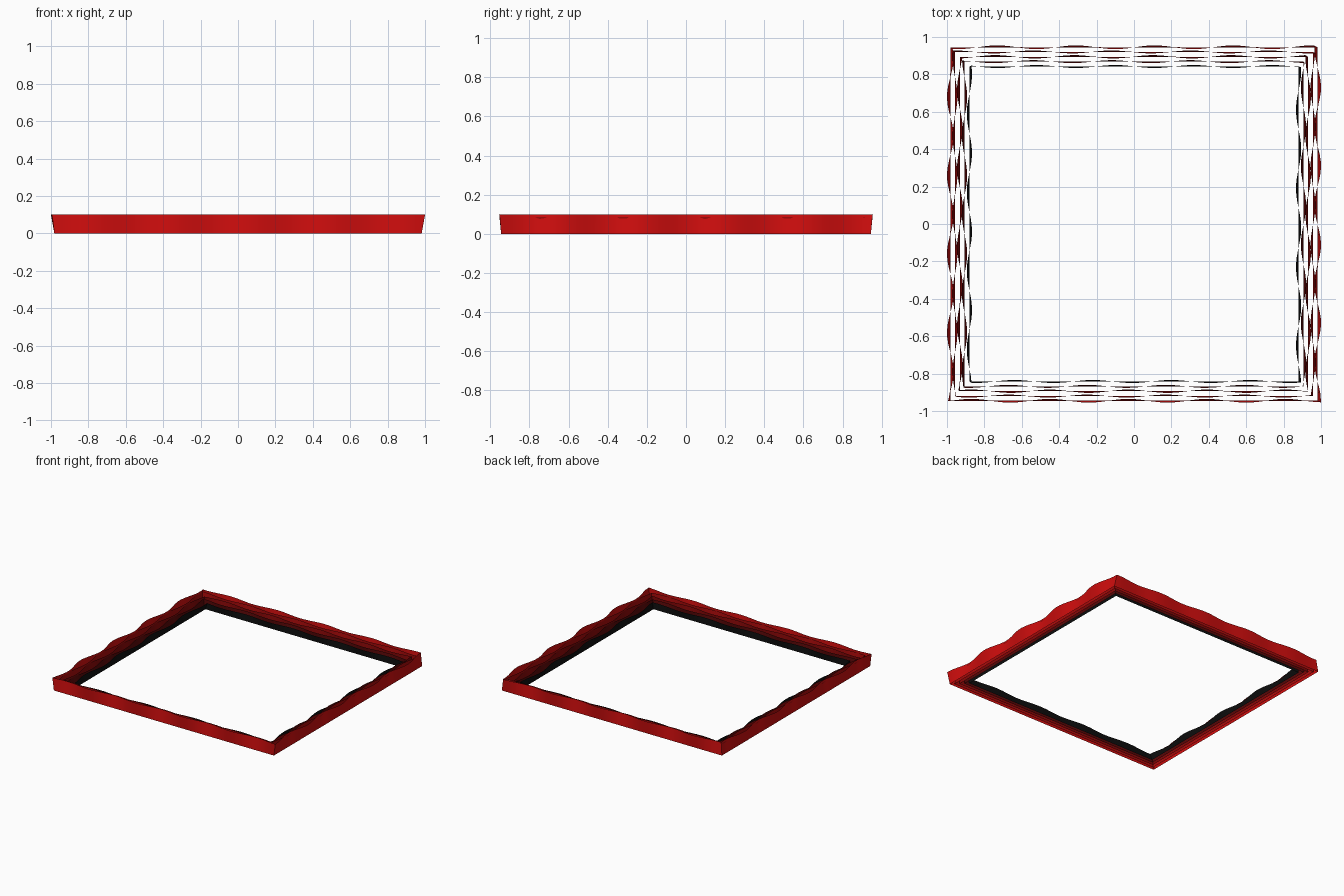
import bpy, bmesh, math

if "Cube" in bpy.data.objects:
    bpy.data.objects.remove(bpy.data.objects["Cube"])

PERIOD = 0.42
N = 56  # segments per side


def material(name, rgb):
    m = bpy.data.materials.new(name)
    m.diffuse_color = (*rgb, 1)
    m.use_nodes = True
    m.node_tree.nodes["Principled BSDF"].inputs["Base Color"].default_value = m.diffuse_color
    return m


def wave(t, peak):
    return math.cos(2 * math.pi * (t - peak) / PERIOD)


def ruffle(name, hx, hy, height, amp_x, amp_y, peaks, mat):
    """Four-sided band: straight at the foot, waving in and out at the top.
    peaks = where each wave bulges outwards on right, back, left, front."""
    right, back, left, front = peaks
    corners = [(hx, -hy), (hx, hy), (-hx, hy), (-hx, -hy)]
    pts = []
    for i in range(4):
        (ax, ay), (bx, by) = corners[i], corners[(i + 1) % 4]
        pts += [(ax + (bx - ax) * k / N, ay + (by - ay) * k / N) for k in range(N)]
    bm = bmesh.new()
    low, high = [], []
    for x, y in pts:
        dx = dy = 0
        if abs(abs(x) - hx) < 1e-5:
            dx = amp_x * wave(y, right) if x > 0 else -amp_x * wave(y, left)
        if abs(abs(y) - hy) < 1e-5:
            dy = amp_y * wave(x, back) if y > 0 else -amp_y * wave(x, front)
        low.append(bm.verts.new((x, y, 0)))
        high.append(bm.verts.new((x + dx, y + dy, height)))
    for i in range(len(pts)):
        j = (i + 1) % len(pts)
        bm.faces.new((low[i], low[j], high[j], high[i]))
    me = bpy.data.meshes.new(name)
    bm.to_mesh(me)
    bm.free()
    me.materials.append(mat)
    ob = bpy.data.objects.new(name, me)
    bpy.context.collection.objects.link(ob)
    bpy.ops.object.select_all(action='DESELECT')
    ob.select_set(True)
    bpy.context.view_layer.objects.active = ob
    bpy.ops.object.shade_smooth_by_angle(angle=math.radians(40))


# Nested bands, from the tall red outside to the short black inside
ruffle("outer_band", 0.982, 0.945, 0.10, 0.018, 0.01,
       (0.31, 0.11, 0.26, 0.18), material("red", (0.62, 0.004, 0.004)))
ruffle("second_band", 0.957, 0.92, 0.087, 0.013, 0.008,
       (0.10, 0.30, 0.05, 0.38), material("dark_red", (0.4, 0.003, 0.003)))
ruffle("third_band", 0.931, 0.894, 0.075, 0.015, 0.009,
       (0.26, 0.10, 0.30, 0.18), material("deep_red", (0.24, 0.002, 0.002)))
ruffle("fourth_band", 0.906, 0.868, 0.062, 0.014, 0.008,
       (0.10, 0.30, 0.05, 0.38), material("blackish_red", (0.1, 0.002, 0.002)))
ruffle("inner_band", 0.88, 0.842, 0.05, 0.014, 0.008,
       (0.40, 0.32, 0.17, 0.41), material("black", (0.004, 0.004, 0.004)))
